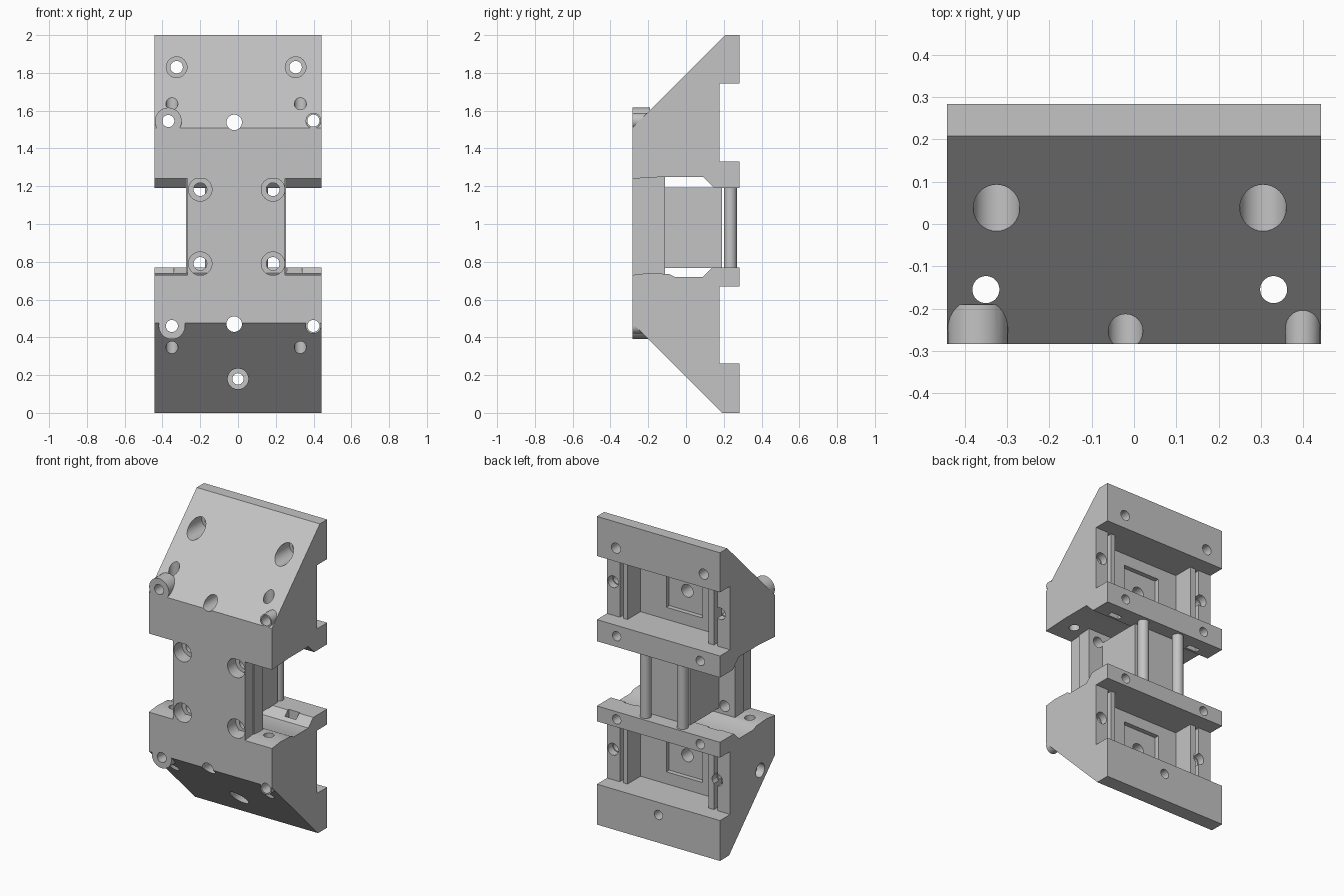
import bpy, bmesh, math
from mathutils import Matrix, Vector

if "Cube" in bpy.data.objects:
    bpy.data.objects.remove(bpy.data.objects["Cube"])

grey = bpy.data.materials.new("machined grey")
grey.diffuse_color = (0.55, 0.55, 0.55, 1)
grey.use_nodes = True
grey.node_tree.nodes["Principled BSDF"].inputs["Base Color"].default_value = grey.diffuse_color


def make(name, bm):
    bmesh.ops.recalc_face_normals(bm, faces=bm.faces)
    me = bpy.data.meshes.new(name)
    bm.to_mesh(me)
    bm.free()
    me.materials.append(grey)
    ob = bpy.data.objects.new(name, me)
    bpy.context.collection.objects.link(ob)
    return ob


def prism(name, pts, axis, lo, hi):
    """Extrude a 2D outline: axis 0 takes (y, z), axis 2 takes (x, y)."""
    bm = bmesh.new()
    place = (lambda a, b, t: (t, a, b)) if axis == 0 else (lambda a, b, t: (a, b, t))
    f = bm.faces.new([bm.verts.new(place(a, b, lo)) for a, b in pts])
    ext = bmesh.ops.extrude_face_region(bm, geom=[f])["geom"]
    move = Vector((0, 0, 0))
    move[axis] = hi - lo
    bmesh.ops.translate(bm, vec=move, verts=[v for v in ext if isinstance(v, bmesh.types.BMVert)])
    # the extrude keeps the first face only if it closes the solid
    bmesh.ops.holes_fill(bm, edges=[e for e in bm.edges if e.is_boundary])
    return make(name, bm)


def box(name, x0, x1, y0, y1, z0, z1):
    return prism(name, [(x0, y0), (x1, y0), (x1, y1), (x0, y1)], 2, z0, z1)


def cyl(name, r, p, q, seg=32):
    p, q = Vector(p), Vector(q)
    d = q - p
    bm = bmesh.new()
    m = Matrix.Translation((p + q) / 2) @ d.to_track_quat('Z', 'Y').to_matrix().to_4x4()
    bmesh.ops.create_cone(bm, cap_ends=True, segments=seg, radius1=r, radius2=r,
                          depth=d.length, matrix=m)
    return make(name, bm)


def boolean(ob, tool, op='DIFFERENCE'):
    mod = ob.modifiers.new("bool", 'BOOLEAN')
    mod.operation, mod.solver, mod.object = op, 'EXACT', tool
    bpy.context.view_layer.objects.active = ob
    bpy.ops.object.modifier_apply(modifier=mod.name)
    bpy.data.objects.remove(tool)


def hole(ob, r, x, z, y0=-0.5, y1=0.5):
    boolean(ob, cyl("cutter", r, (x, y0, z), (x, y1, z)))


def cut(ob, *dims):
    boolean(ob, box("cutter", *dims))


def finish(ob):
    bpy.ops.object.select_all(action='DESELECT')
    ob.select_set(True)
    bpy.context.view_layer.objects.active = ob
    bpy.ops.object.shade_smooth_by_angle(angle=math.radians(30))


W, F, B = 0.442, -0.283, 0.283    # half width, front and back planes


def block(name, profile, pocket, bosses, mid_z, bar_z, slot):
    ob = prism(name, profile, 0, -W, W)
    z0, z1 = pocket
    hole(ob, 0.041, -0.02, mid_z)
    # back pocket with its shallow square recess, and the side grooves
    cut(ob, -0.285, 0.295, 0.045, 0.4, z0, z1)
    cut(ob, -0.15, 0.11, 0.015, 0.1, mid_z - 0.13, mid_z + 0.13)
    for s in (-1, 1):
        a, b = sorted((s * 0.325, s * 0.35))
        cut(ob, a, b, 0.1, 0.4, z0, z1)
        # nut slots and blind screw holes in the bar next to the middle
        cut(ob, s * 0.3 - 0.04, s * 0.3 + 0.04, *slot)
        hole(ob, 0.03, s * 0.3, bar_z, 0.2, 0.5)
    # vertical holes
    for x in (-0.35, 0.33):
        boolean(ob, cyl("cutter", 0.032, (x, -0.155, -0.5), (x, -0.155, 2.5)))
    # round screw bosses standing out of the slope, drilled through to the back
    for x, z, r in bosses:
        stub = cyl("boss", r, (x, F, z), (x, -0.19 if r > 0.05 else -0.2, z))
        boolean(ob, stub, 'UNION')
        hole(ob, 0.032, x, z)
        hole(ob, 0.038, x, z, 0.13, 0.5)
    return ob


# upper block
upper = block("upper_block",
              [(B, 2), (0.208, 2), (F, 1.509), (F, 1.24), (-0.11, 1.25), (0.09, 1.25),
               (0.15, 1.19), (B, 1.19), (B, 1.33), (0.178, 1.33), (0.178, 1.743), (B, 1.743)],
              (1.33, 1.743), [(-0.369, 1.545, 0.071), (0.399, 1.547, 0.041)], 1.538, 1.26,
              (0.165, 0.2, 1.1, 1.23))
for x in (-0.325, 0.305):
    hole(upper, 0.055, x, 1.83, -0.5, 0.17)
    hole(upper, 0.033, x, 1.83)

# lower block
lower = block("lower_block",
              [(B, 0), (0.19, 0), (F, 0.475), (F, 0.73), (-0.2, 0.74), (-0.09, 0.735),
               (-0.06, 0.72), (0.09, 0.72), (0.14, 0.77), (B, 0.77), (B, 0.67),
               (0.178, 0.67), (0.178, 0.262), (B, 0.262)],
              (0.262, 0.67), [(-0.35, 0.46, 0.07), (0.399, 0.46, 0.041)], 0.47, 0.72,
              (0.11, 0.15, 0.7, 0.85))
hole(lower, 0.055, 0, 0.18, -0.5, 0.16)
hole(lower, 0.03, 0, 0.18)
boolean(lower, cyl("cutter", 0.045, (-0.5, -0.13, 0.43), (-0.39, -0.13, 0.43)))

# front plate joining the two blocks, with counterbored screw holes
plate = prism("front_plate",
              [(-0.268, F), (0.248, F), (0.248, -0.2), (0.255, -0.2), (0.255, -0.11),
               (-0.275, -0.11), (-0.275, -0.2), (-0.268, -0.2)], 2, 0.725, 1.25)
for x in (-0.2, 0.185):
    for z in (0.79, 1.183):
        hole(plate, 0.062, x, z, -0.5, -0.2)
        hole(plate, 0.035, x, z)

# central column and the two rods behind it
column = box("central_column", -0.16, 0.15, -0.115, 0.19, 0.768, 1.192)
rods = [cyl("rod", 0.034, (x, 0.235, 0.76), (x, 0.235, 1.2)) for x in (-0.14, 0.125)]

for ob in [upper, lower, plate, column] + rods:
    finish(ob)
